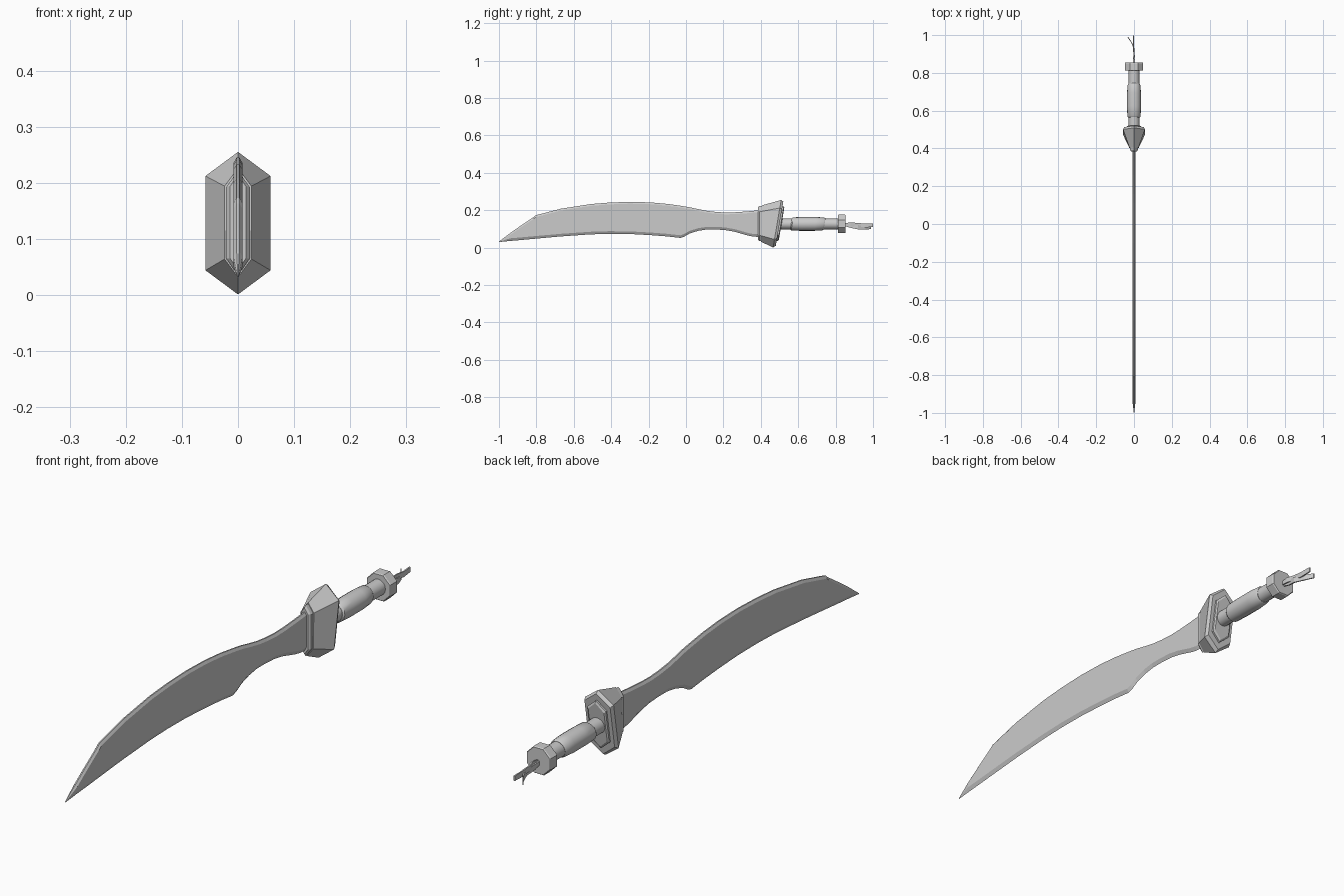
import bpy, bmesh, math
from mathutils import Vector

if "Cube" in bpy.data.objects:
    bpy.data.objects.remove(bpy.data.objects["Cube"])


def loft(name, rings, smooth=None):
    """Skin a list of equal-length point rings and cap both ends."""
    bm = bmesh.new()
    vr = [[bm.verts.new(p) for p in r] for r in rings]
    n = len(rings[0])
    for a, b in zip(vr, vr[1:]):
        for i in range(n):
            j = (i + 1) % n
            bm.faces.new((a[i], a[j], b[j], b[i]))
    bm.faces.new(vr[0])
    bm.faces.new(vr[-1])
    bmesh.ops.recalc_face_normals(bm, faces=bm.faces)
    me = bpy.data.meshes.new(name)
    bm.to_mesh(me)
    bm.free()
    ob = bpy.data.objects.new(name, me)
    bpy.context.collection.objects.link(ob)
    if smooth:
        bpy.ops.object.select_all(action='DESELECT')
        bpy.context.view_layer.objects.active = ob
        ob.select_set(True)
        bpy.ops.object.shade_smooth_by_angle(angle=math.radians(smooth))
    return ob


def lathe(name, profile, segs, turn=0.0, smooth=None, slant=0.0, zc=0.127):
    """Round section along y from (y, radius) pairs; slant tilts the rings."""
    rings = []
    for y, r in profile:
        ring = []
        for i in range(segs):
            a = turn + math.tau * i / segs
            ring.append((r * math.cos(a), y + slant * r * math.sin(a), zc + r * math.sin(a)))
        rings.append(ring)
    return loft(name, rings, smooth)


def hexagon(y, hw, z0, z1, corner, slant=0.0):
    """Tall pointed hexagon; slant leans it backwards towards the top."""
    pts = [(0, z0), (hw, z0 + corner), (hw, z1 - corner),
           (0, z1), (-hw, z1 - corner), (-hw, z0 + corner)]
    return [(x, y + slant * (z - 0.127), z) for x, z in pts]


# Blade: stations of (y, edge z, spine z)
stations = [
    (-1.0, .030, .033), (-.94, .036, .078), (-.88, .041, .120), (-.816, .047, .163),
    (-.804, .048, .173), (-.67, .060, .208), (-.51, .071, .233), (-.41, .074, .241),
    (-.30, .073, .245), (-.19, .067, .242), (-.10, .060, .234), (-.03, .052, .224),
    (-.01, .059, .221), (.02, .076, .216), (.065, .090, .206), (.11, .097, .197),
    (.16, .097, .191), (.21, .094, .188), (.26, .085, .189), (.33, .065, .194),
    (.36, .059, .197), (.42, .056, .203)]
rings = []
for y, lo, hi in stations:
    b = min(.014, (hi - lo) * .4)
    t = .008 if hi - lo > .01 else .001
    rings.append([(0, y, lo), (t, y, lo + b), (t, y, hi - b * .7), (t * .3, y, hi),
                  (-t * .3, y, hi), (-t, y, hi - b * .7), (-t, y, lo + b)])
loft("blade", rings)

# Collar where the blade enters the guard
loft("blade_collar", [hexagon(.384, .014, .045, .214, .02),
                      hexagon(.392, .021, .035, .222, .03),
                      hexagon(.42, .021, .035, .222, .03)])

# Flared guard with a tilted back face
loft("guard", [hexagon(.403, .024, .032, .226, .032, .03),
               hexagon(.487, .058, .001, .255, .043, .17),
               hexagon(.500, .052, .010, .246, .041, .17)])
loft("guard_back_plate", [hexagon(.490, .037, .035, .221, .032, .17),
                          hexagon(.507, .037, .035, .221, .032, .17),
                          hexagon(.511, .032, .043, .213, .030, .17)])

# Handle core, swollen grip and pommel
lathe("handle_core", [(.49, .029), (.83, .029)], 16, smooth=35)
lathe("grip", [(.562, .030), (.568, .035), (.62, .037), (.69, .037), (.735, .034), (.741, .030)],
      16, smooth=35, slant=.15)
lathe("pommel", [(.812, .050), (.816, .053), (.850, .053), (.854, .050)], 8, turn=math.pi / 8)


# Tassel ribbons: (x, y, z, half width)
def ribbon(name, path):
    rings = []
    for x, y, z, w in path:
        t = .0025
        rings.append([(x - t, y, z - w), (x + t, y, z - w), (x + t, y, z + w), (x - t, y, z + w)])
    loft(name, rings)


ribbon("ribbon_long", [(.003, .845, .124, .006), (.004, .88, .125, .010), (-.003, .92, .122, .010),
                       (-.002, .96, .118, .010), (-.004, 1.0, .120, .009)])
ribbon("ribbon_short", [(-.002, .845, .122, .006), (-.003, .88, .116, .010), (.003, .92, .109, .011),
                        (-.012, .96, .107, .011), (-.033, .99, .109, .009)])
